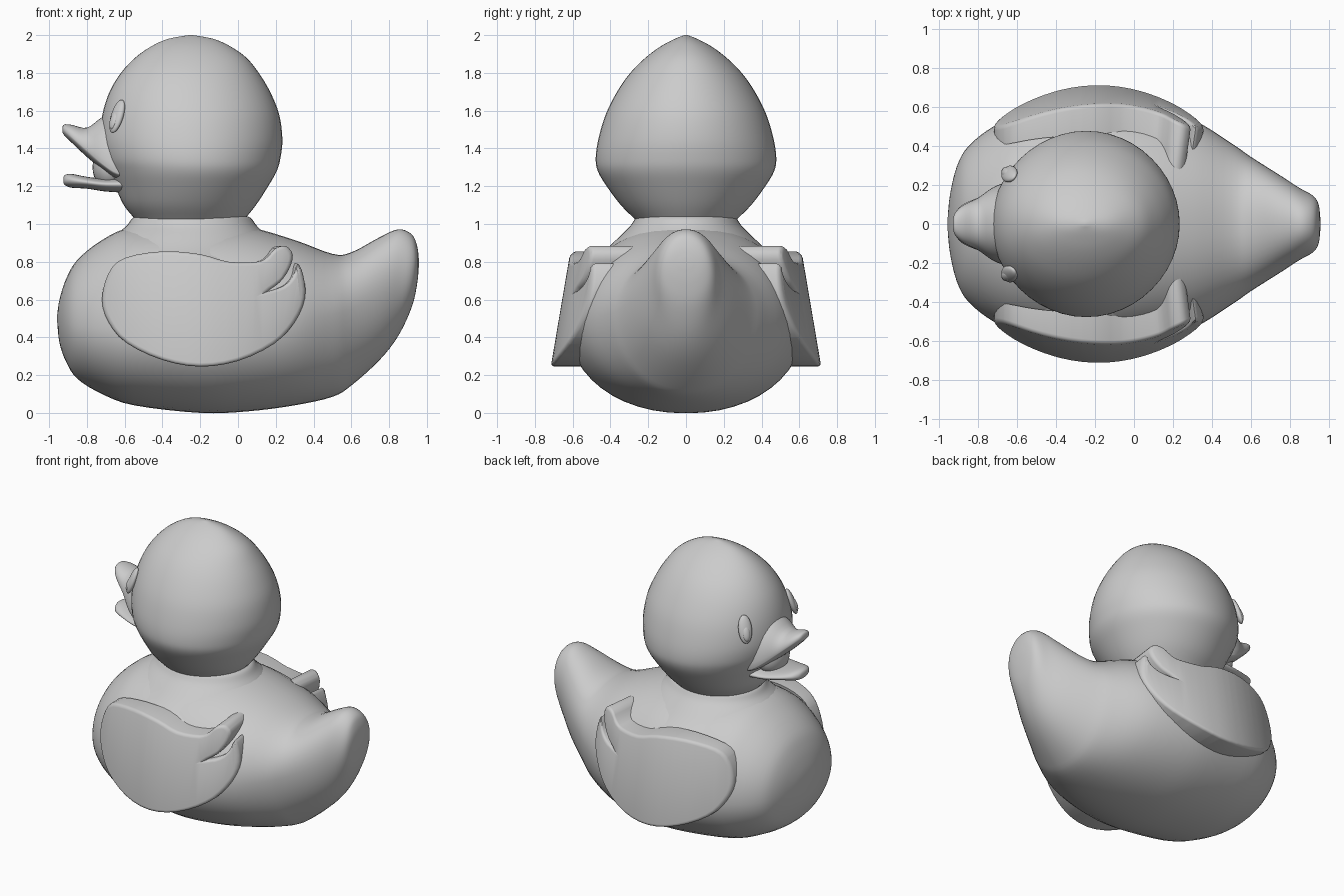
import bpy, bmesh, math
from mathutils import Vector, Matrix

if "Cube" in bpy.data.objects:
    bpy.data.objects.remove(bpy.data.objects["Cube"])


def spline(keys, steps, closed=False):
    """Smooth (Catmull-Rom) resampling of a list of number tuples."""
    n = len(keys)
    pts = [Vector(k) for k in keys]
    get = (lambda i: pts[i % n]) if closed else (lambda i: pts[max(0, min(n - 1, i))])
    out = []
    for i in range(n if closed else n - 1):
        a, b, c, d = get(i - 1), get(i), get(i + 1), get(i + 2)
        for s in range(steps):
            t = s / steps
            out.append(0.5 * (2 * b + (c - a) * t + (2 * a - 5 * b + 4 * c - d) * t * t
                              + (3 * b - a - 3 * c + d) * t ** 3))
    return out if closed else out + [pts[-1]]


def finish(name, bm, angle=40):
    bmesh.ops.recalc_face_normals(bm, faces=bm.faces)
    me = bpy.data.meshes.new(name)
    bm.to_mesh(me)
    bm.free()
    ob = bpy.data.objects.new(name, me)
    bpy.context.collection.objects.link(ob)
    bpy.ops.object.select_all(action='DESELECT')
    ob.select_set(True)
    bpy.context.view_layer.objects.active = ob
    bpy.ops.object.shade_smooth_by_angle(angle=math.radians(angle))
    return ob


def loft(name, keys, point, steps=4, sides=48):
    """Skin rings; point(key, cos, sin) places one ring vertex."""
    bm = bmesh.new()
    rings = [[bm.verts.new(point(k, math.cos(i * math.tau / sides), math.sin(i * math.tau / sides)))
              for i in range(sides)] for k in spline(keys, steps)]
    for a, b in zip(rings, rings[1:]):
        for i in range(sides):
            j = (i + 1) % sides
            bm.faces.new((a[i], a[j], b[j], b[i]))
    bm.faces.new(rings[0])
    bm.faces.new(rings[-1])
    return finish(name, bm)


def along_x(k, c, s):      # key: x, z bottom, z top, z of widest point, half width
    x, zb, zt, zm, w = k
    c = math.copysign(abs(c) ** .94, c)
    return (x, w * c, zm + s * ((zt - zm) if s > 0 else (zm - zb)))


def along_z(k, c, s):      # key: z, centre x, x radius, y radius
    return (k[1] + k[2] * c, k[3] * s, k[0])


def ellipsoid(name, loc, radii, rot=Matrix()):
    bm = bmesh.new()
    bmesh.ops.create_uvsphere(bm, u_segments=24, v_segments=16, radius=1)
    bm.transform(Matrix.Translation(loc) @ rot @ Matrix.Diagonal((*radii, 1)))
    return finish(name, bm)


# Body with upturned tail
loft("body", [
    (-.957, .48, .52, .50, .03), (-.945, .37, .60, .49, .15), (-.91, .27, .71, .48, .295),
    (-.85, .18, .81, .46, .40), (-.72, .10, .915, .45, .502), (-.55, .04, .985, .45, .575),
    (-.20, 0, 1.0, .45, .62), (.05, .008, .985, .45, .60), (.30, .04, .915, .48, .535),
    (.50, .085, .842, .52, .415), (.60, .145, .85, .55, .345), (.75, .28, .93, .62, .25),
    (.85, .41, .972, .70, .185), (.92, .56, .945, .75, .145), (.948, .68, .885, .79, .10),
    (.957, .77, .82, .79, .03)], along_x)

# Neck collar, flaring into the shoulders
loft("neck", [
    (.80, -.25, .54, .51), (.87, -.25, .46, .42), (.94, -.25, .40, .345),
    (.99, -.245, .345, .295), (1.03, -.245, .315, .268), (1.042, -.245, .29, .25)], along_z)

# Head, narrowing to a ridge at the crown
loft("head", [
    (1.0, -.26, .27, .25), (1.02, -.255, .285, .265), (1.10, -.255, .35, .345),
    (1.20, -.245, .405, .42), (1.28, -.24, .445, .467), (1.35, -.245, .47, .478),
    (1.45, -.248, .483, .464), (1.58, -.25, .468, .425), (1.70, -.255, .425, .365),
    (1.80, -.255, .365, .295), (1.88, -.25, .295, .215), (1.94, -.25, .21, .135),
    (1.98, -.25, .12, .06), (2.0, -.25, .01, .008)], along_z)

# Open beak
loft("upper_beak", [
    (-.93, 1.485, 1.51, 1.50, .02), (-.92, 1.47, 1.527, 1.495, .055),
    (-.88, 1.43, 1.525, 1.46, .095), (-.80, 1.355, 1.51, 1.39, .135),
    (-.72, 1.29, 1.565, 1.32, .19), (-.64, 1.235, 1.60, 1.27, .215),
    (-.56, 1.23, 1.58, 1.27, .21)], along_x)
loft("lower_beak", [
    (-.925, 1.22, 1.245, 1.23, .02), (-.915, 1.205, 1.26, 1.23, .06),
    (-.88, 1.192, 1.265, 1.23, .10), (-.80, 1.187, 1.25, 1.22, .135),
    (-.70, 1.172, 1.24, 1.21, .165), (-.58, 1.165, 1.25, 1.21, .18)], along_x)
ellipsoid("mouth", (-.68, 0, 1.30), (.09, .13, .12))

# Wing outline (x, z) with two feather tips at the rear
wing = spline([
    (-.72, .60), (-.685, .74), (-.60, .82), (-.40, .855), (-.20, .84), (-.05, .80),
    (.10, .80), (.155, .825), (.20, .872), (.255, .882), (.29, .835), (.27, .76),
    (.22, .69), (.16, .645), (.24, .672), (.288, .72), (.315, .79), (.345, .73),
    (.355, .61), (.30, .48), (.19, .365), (0, .275), (-.20, .245), (-.40, .28),
    (-.59, .37), (-.685, .48)], 3, True)

for side, label in ((-1, "right"), (1, "left")):
    # Flat slab, outer rim rounded, sliced, then bent round the body
    bm = bmesh.new()
    face = bm.faces.new([bm.verts.new((x, 0, z)) for x, z in wing])
    back = bmesh.ops.extrude_face_region(bm, geom=[face], use_keep_orig=True)
    bmesh.ops.translate(bm, vec=(0, -.23, 0),
                        verts=[v for v in back["geom"] if isinstance(v, bmesh.types.BMVert)])
    rim = [e for e in bm.edges if all(abs(v.co.y) < 1e-5 for v in e.verts)]
    bmesh.ops.bevel(bm, geom=rim, offset=.02, segments=3, profile=.5, affect='EDGES')
    for i in range(1, 22):
        bmesh.ops.bisect_plane(bm, geom=bm.verts[:] + bm.edges[:] + bm.faces[:],
                               plane_co=(-.72 + i * .05, 0, 0), plane_no=(1, 0, 0))
    for v in bm.verts:
        x, y, z = v.co
        if y < -.1:        # inner side is thin at the front, thick at the feathers
            y *= min(1, .4 + .6 * (x + .72) / .9)
            v.co.x -= .03 * max(0, x) / .3
        v.co.y = side * (y + .715 - .17 * (z - .25) - .5 * (x + .18) ** 2)
    finish(label + "_wing", bm)

    # Eye and pupil, leaning back with the head
    rot = Matrix.Rotation(math.radians(180 - side * 38), 4, 'Z') @ Matrix.Rotation(math.radians(-20), 4, 'Y')
    ellipsoid(label + "_eye", (-.64, side * .257, 1.57), (.024, .045, .093), rot)
    ellipsoid(label + "_pupil", (-.656, side * .268, 1.55), (.018, .026, .052), rot)
